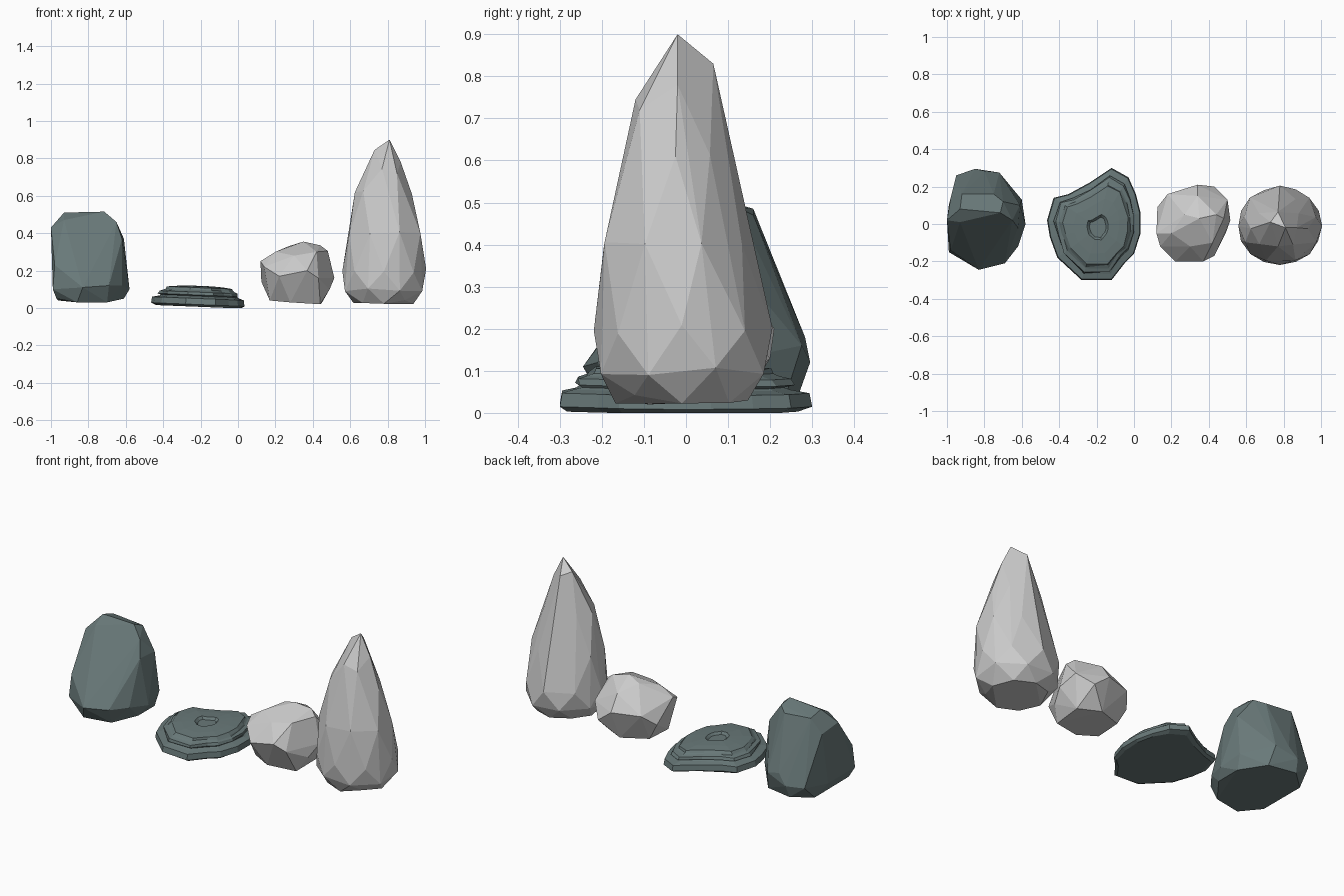
import bpy, bmesh, math, random

if "Cube" in bpy.data.objects:
    bpy.data.objects.remove(bpy.data.objects["Cube"])

random.seed(4)
teal = bpy.data.materials.new("dark_teal_stone")
teal.diffuse_color = (0.14, 0.19, 0.19, 1)
teal.use_nodes = True
teal.node_tree.nodes["Principled BSDF"].inputs["Base Color"].default_value = teal.diffuse_color


def finish(bm, name, mat=None):
    bmesh.ops.recalc_face_normals(bm, faces=bm.faces[:])
    me = bpy.data.meshes.new(name)
    bm.to_mesh(me)
    bm.free()
    if mat:
        me.materials.append(mat)
    ob = bpy.data.objects.new(name, me)
    bpy.context.collection.objects.link(ob)
    return ob


def facet_rock(name, points, mat=None):
    """Faceted stone: convex hull of corner points, near-flat facets merged."""
    bm = bmesh.new()
    for p in points:
        bm.verts.new(p)
    res = bmesh.ops.convex_hull(bm, input=bm.verts[:])
    junk = {g for g in res["geom_interior"] + res["geom_unused"]
            if isinstance(g, bmesh.types.BMVert)}
    bmesh.ops.delete(bm, geom=list(junk), context='VERTS')
    bmesh.ops.dissolve_limit(bm, angle_limit=math.radians(4),
                             verts=bm.verts[:], edges=bm.edges[:])
    return finish(bm, name, mat)


def rings(rows, sides):
    """Corner points from rows of (cx, cy, z, rx, ry), lightly jittered."""
    pts = []
    for k, (cx, cy, z, rx, ry) in enumerate(rows):
        for i in range(sides):
            a = 2 * math.pi * (i + 0.5 * (k % 2)) / sides
            s = random.uniform(0.98, 1.02)
            pts.append((cx + rx * s * math.cos(a), cy + ry * s * math.sin(a),
                        z + random.uniform(-0.012, 0.012)))
    return pts


# Dark leaning boulder: broad foot, sloping front, ridge towards the back
foot = [(-.97, -.12, .05), (-.86, -.2, .03), (-.7, -.17, .03), (-.61, -.05, .05),
        (-.61, .1, .05), (-.7, .24, .05), (-.86, .27, .05), (-.96, .18, .04)]
belly = [(-.99, -.15, .1), (-.98, -.14, .23), (-.83, -.245, .11), (-.69, -.21, .12),
         (-.62, -.12, .12), (-.58, 0, .1), (-.6, .13, .13), (-.72, .275, .16),
         (-.85, .295, .12), (-.8, .283, .18), (-.95, .26, .12), (-.99, .1, .1)]
crown = [(-1, .02, .43), (-.98, .14, .4), (-.62, -.02, .37), (-.61, .1, .37),
         (-.93, .01, .47), (-.65, .02, .46), (-.93, .08, .51), (-.715, .06, .515),
         (-.7, .12, .49), (-.92, .16, .485), (-.75, .16, .47)]
facet_rock("leaning_boulder", foot + belly + crown, teal)

# Tall pointed stone
tip = [(.81, -.02, .9), (.73, .01, .845), (.77, .065, .83), (.77, -.12, .745),
       (.85, -.11, .72), (.87, -.02, .78)]
facet_rock("tall_stone", rings([
    (.78, -.01, .032, .16, .16),
    (.78, -.01, .1, .222, .208),
    (.78, -.01, .2, .222, .212),
    (.785, -.03, .4, .207, .178),
    (.775, -.025, .62, .152, .118)], 8) + tip)

# Small round boulder
outline = [(.34, .21, .2), (.43, .2, .13), (.5, .13, .2), (.515, .02, .16),
           (.49, -.05, .1), (.43, -.17, .16), (.37, -.2, .2), (.22, -.2, .17),
           (.14, -.12, .22), (.12, -.05, .25), (.125, .09, .14), (.18, .16, .2)]
under = [(.17, -.08, .04), (.28, -.13, .03), (.44, -.09, .02), (.45, .08, .03),
         (.33, .14, .03), (.18, .08, .04)]
upper = [(.2, -.05, .3), (.27, .05, .33), (.35, .03, .355), (.44, .05, .335),
         (.48, .03, .305), (.42, -.1, .3), (.3, -.12, .28), (.34, .15, .29)]
facet_rock("small_boulder", outline + under + upper)

# Flat layered slab: one outline lofted through stepped ledges
edge = [(-.12, .3), (-.03, .25), (.01, .16), (.035, .06), (.035, -.05), (0, -.16),
        (-.05, -.21), (-.12, -.3), (-.28, -.3), (-.41, -.18), (-.45, -.07),
        (-.465, .02), (-.43, .14), (-.35, .16), (-.24, .22)]
steps = [(.93, .006), (1, .018), (.98, .05), (.87, .058), (.82, .063), (.86, .069),
         (.83, .084), (.76, .09), (.74, .096), (.7, .108), (.5, .114), (.23, .118),
         (.18, .105)]
bm = bmesh.new()
loops = []
for s, z in steps:
    cx, cy = -.19, -.02
    loop = []
    for x, y in edge:
        t = s if s > .95 else s * random.uniform(.96, 1.02)
        px, py = cx + (x - cx) * t, cy + (y - cy) * t
        loop.append(bm.verts.new((px, py, max(0, z - .04 * (px + .2)))))
    loops.append(loop)
n = len(edge)
for a, b in zip(loops, loops[1:]):
    for i in range(n):
        bm.faces.new((a[i], a[(i + 1) % n], b[(i + 1) % n], b[i]))
bm.faces.new(loops[0][::-1])
bm.faces.new(loops[-1])
finish(bm, "layered_slab", teal)
